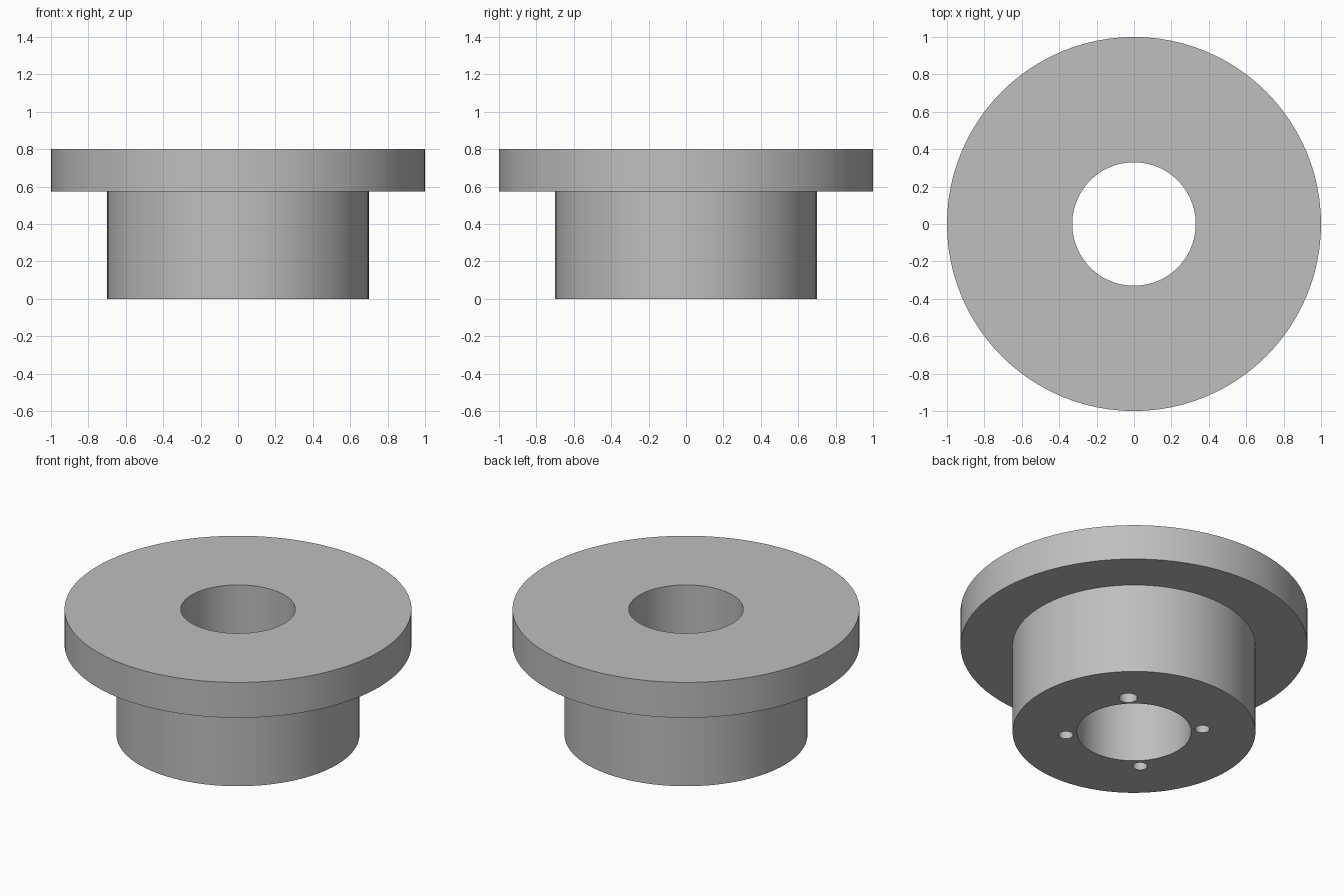
import bpy, bmesh, math
from mathutils import Matrix

cube = bpy.data.objects.get("Cube")
if cube:
    bpy.data.objects.remove(cube, do_unlink=True)

# Single grey metal
metal = bpy.data.materials.new("grey_metal")
metal.use_nodes = True
GREY = (0.52, 0.52, 0.52, 1)
metal.diffuse_color = GREY
metal.node_tree.nodes["Principled BSDF"].inputs["Base Color"].default_value = GREY

BORE, HUB, FLANGE = 0.33, 0.7, 1.0
STEP, TOP = 0.575, 0.8
PIN_CIRCLE, PIN_DEPTH = 0.395, 0.3


def make_object(name, bm):
    bmesh.ops.recalc_face_normals(bm, faces=bm.faces)
    mesh = bpy.data.meshes.new(name)
    bm.to_mesh(mesh)
    bm.free()
    mesh.materials.append(metal)
    obj = bpy.data.objects.new(name, mesh)
    bpy.context.collection.objects.link(obj)
    return obj


# Flanged bushing: a closed stepped profile turned around z
bm = bmesh.new()
profile = [(BORE, 0), (HUB, 0), (HUB, STEP), (FLANGE, STEP), (FLANGE, TOP), (BORE, TOP)]
verts = [bm.verts.new((r, 0, z)) for r, z in profile]
edges = [bm.edges.new((a, b)) for a, b in zip(verts, verts[1:] + verts[:1])]
bmesh.ops.spin(bm, geom=verts + edges, cent=(0, 0, 0), axis=(0, 0, 1),
               angle=math.tau, steps=96, use_merge=True)
bmesh.ops.remove_doubles(bm, verts=bm.verts, dist=0.0001)
bushing = make_object("flanged_bushing", bm)

# Four blind holes in the underside, one of them wider
bm = bmesh.new()
for i in range(4):
    angle = math.radians(45 + 90 * i)
    radius = 0.053 if i == 0 else 0.042
    place = Matrix.Translation((PIN_CIRCLE * math.cos(angle), PIN_CIRCLE * math.sin(angle), 0))
    bmesh.ops.create_cone(bm, cap_ends=True, segments=32, radius1=radius, radius2=radius,
                          depth=2 * PIN_DEPTH, matrix=place)
cutter = make_object("hole_cutter", bm)
cutter.hide_render = True

bpy.context.view_layer.objects.active = bushing
bushing.select_set(True)
cut = bushing.modifiers.new("blind_holes", 'BOOLEAN')
cut.operation = 'DIFFERENCE'
cut.solver = 'EXACT'
cut.object = cutter
bpy.ops.object.modifier_apply(modifier=cut.name)
bpy.data.objects.remove(cutter, do_unlink=True)

bpy.ops.object.shade_smooth_by_angle(angle=math.radians(30))
